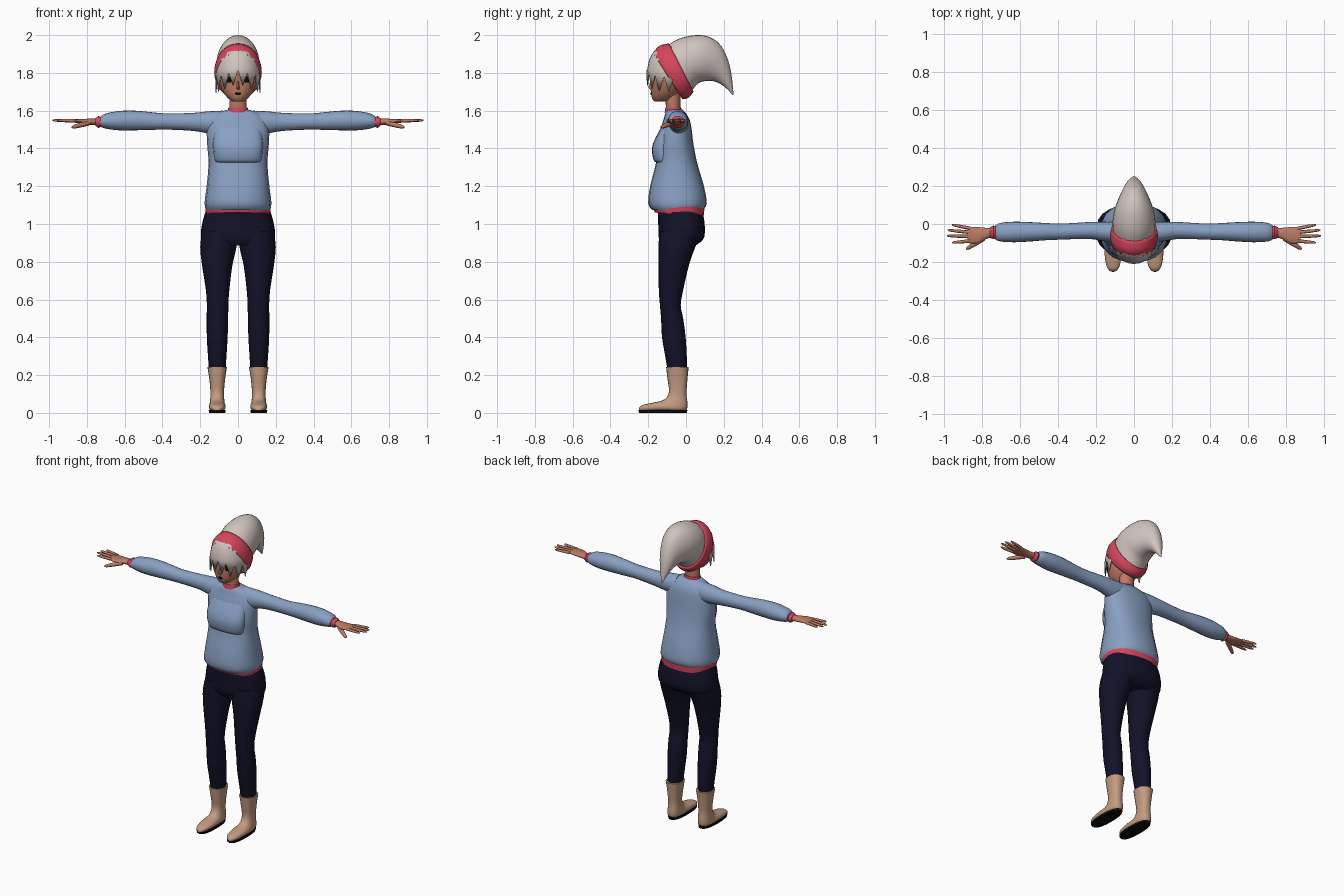
import bpy, bmesh, math
from mathutils import Vector

if "Cube" in bpy.data.objects:
    bpy.data.objects.remove(bpy.data.objects["Cube"])


def material(name, *rgb):
    mat = bpy.data.materials.new(name)
    mat.use_nodes = True
    mat.diffuse_color = (*rgb, 1)
    mat.node_tree.nodes["Principled BSDF"].inputs["Base Color"].default_value = (*rgb, 1)
    return mat


wool_blue = material("wool_blue", .25, .35, .54)
navy = material("navy", .006, .006, .022)
skin = material("skin", .5, .2, .125)
cream = material("cream", .64, .55, .52)
red = material("red", .68, .06, .11)
tan = material("tan", .55, .33, .22)
black = material("black", .003, .003, .003)


def finish(name, bm, mat, mirror=False, angle=45):
    """Turn a bmesh into a smooth-shaded object, optionally mirrored in x."""
    bmesh.ops.recalc_face_normals(bm, faces=bm.faces)
    mesh = bpy.data.meshes.new(name)
    bm.to_mesh(mesh)
    bm.free()
    mesh.materials.append(mat)
    mesh.shade_smooth()
    mesh.set_sharp_from_angle(angle=math.radians(angle))
    obj = bpy.data.objects.new(name, mesh)
    bpy.context.collection.objects.link(obj)
    if mirror:
        mod = obj.modifiers.new("Mirror", "MIRROR")
        mod.use_clip = False
        mod.use_mirror_merge = False
    return obj


def tilted(cx, y0, z0, y1, z1, half):
    """Cross-section between a front point and a back point."""
    a, b = Vector((cx, y0, z0)), Vector((cx, y1, z1))
    return (a + b) / 2, Vector((half, 0, 0)), (a - b) / 2


def level(z, cx, y0, y1, half):
    return tilted(cx, y0, z, y1, z, half)


def upright(x, y0, y1, z0, z1):
    """Cross-section of a limb that runs along x."""
    centre = Vector((x, (y0 + y1) / 2, (z0 + z1) / 2))
    return centre, Vector((0, (y1 - y0) / 2, 0)), Vector((0, 0, (z1 - z0) / 2))


def blend(rows, steps):
    """Catmull-Rom interpolation through the cross-sections."""
    result = []
    for i in range(len(rows) - 1):
        p, q, r, s = (rows[min(max(k, 0), len(rows) - 1)] for k in range(i - 1, i + 3))
        for k in range(steps):
            t = k / steps
            result.append([b + (c - a) * t / 2 + (a - b * 2.5 + c * 2 - d / 2) * t * t
                           + ((b - c) * 1.5 + (d - a) / 2) * t ** 3
                           for a, b, c, d in zip(p, q, r, s)])
    return result + [rows[-1]]


def loft(name, rows, mat, mirror=False, steps=3, sides=20, power=1.0, caps=True):
    bm = bmesh.new()
    rings = []
    for centre, u, v in blend(rows, steps):
        ring = []
        for k in range(sides):
            angle = math.tau * k / sides
            c, s = math.cos(angle), math.sin(angle)
            c, s = (math.copysign(abs(w) ** power, w) for w in (c, s))
            ring.append(bm.verts.new(centre + u * c + v * s))
        rings.append(ring)
    for low, high in zip(rings, rings[1:]):
        for k in range(sides):
            n = (k + 1) % sides
            bm.faces.new((low[k], low[n], high[n], high[k]))
    if caps:
        bm.faces.new(rings[0])
        bm.faces.new(rings[-1])
    return finish(name, bm, mat, mirror)


# Sweater body, bust, hem and collar
loft("sweater", [level(*r) for r in (
    (1.075, 0, -.18, .09, .168), (1.11, 0, -.2, .11, .177), (1.2, 0, -.19, .095, .166),
    (1.32, 0, -.16, .06, .156), (1.42, 0, -.15, .04, .163), (1.5, 0, -.135, .03, .165),
    (1.55, 0, -.12, .02, .15), (1.585, 0, -.11, 0, .115), (1.605, 0, -.1, -.02, .055))],
    wool_blue, power=.85)
loft("bust", [level(*r) for r in (
    (1.325, 0, -.155, -.05, .115), (1.34, 0, -.172, -.05, .125), (1.4, 0, -.18, -.05, .132),
    (1.46, 0, -.16, -.05, .13), (1.54, 0, -.115, -.05, .11))], wool_blue, power=.75)
loft("hem", [tilted(0, -.165, 1.06, .095, 1.048, .17), tilted(0, -.175, 1.09, .098, 1.09, .174)],
     red, steps=1, power=.85)
loft("collar", [level(1.59, 0, -.113, -.02, .056), level(1.618, 0, -.109, -.026, .051)], red, steps=1)

# Sleeves and cuffs
loft("sleeves", [upright(*r) for r in (
    (.08, -.1, .01, 1.47, 1.6), (.16, -.09, .012, 1.48, 1.596), (.24, -.078, .01, 1.493, 1.588),
    (.38, -.082, .002, 1.5, 1.585), (.46, -.085, .005, 1.498, 1.592),
    (.55, -.092, .01, 1.496, 1.6), (.63, -.096, .012, 1.496, 1.598),
    (.7, -.092, .006, 1.505, 1.585), (.728, -.082, -.008, 1.515, 1.568))], wool_blue, True)
loft("cuffs", [upright(.72, -.075, -.015, 1.517, 1.563), upright(.738, -.08, -.008, 1.508, 1.572),
               upright(.755, -.073, -.017, 1.52, 1.56)], red, True, steps=1)

# Hands
loft("palms", [upright(*r) for r in (
    (.735, -.066, -.022, 1.523, 1.557), (.78, -.08, -.02, 1.525, 1.558),
    (.82, -.102, -.016, 1.53, 1.556), (.875, -.1, -.014, 1.538, 1.554))], skin, True, steps=2)


def finger(name, start, end, radius):
    a, b = Vector(start), Vector(end)
    flat = (b - a).cross(Vector((0, 0, 1))).normalized()
    up = (b - a).cross(flat).normalized()
    rows = [(a.lerp(b, t), flat * radius * w, up * radius * w)
            for t, w in ((0, 1), (.55, .9), (.9, .7), (1, .3))]
    loft(name, rows, skin, True, steps=1, sides=8)


fingers = {"little": (-.023, -.004, .955), "ring": (-.044, -.032, .978),
           "middle": (-.066, -.062, .982), "index": (-.089, -.098, .955)}
for label, (base, tip, reach) in fingers.items():
    finger(label + "_fingers", (.86, base, 1.546), (reach, tip, 1.549), .0095)
finger("thumbs", (.79, -.075, 1.535), (.88, -.132, 1.512), .014)

# Trousers
loft("hips", [level(*r) for r in (
    (.885, 0, -.125, .05, .17), (.92, 0, -.143, .092, .194), (.97, 0, -.146, .1, .195),
    (1.03, 0, -.148, .095, .183), (1.075, 0, -.15, .085, .168))], navy, power=.85)
loft("trouser_legs", [level(*r) for r in (
    (.24, .11, -.1, .004, .045), (.3, .11, -.11, .004, .049), (.4, .11, -.127, -.002, .055),
    (.5, .109, -.132, -.015, .057), (.57, .108, -.138, -.028, .057), (.65, .108, -.144, -.015, .062),
    (.78, .11, -.146, .015, .08), (.88, .104, -.146, .05, .096), (.96, .098, -.14, .085, .09))],
    navy, True)

# Boots with dark soles
loft("boots", [tilted(.11, *r) for r in (
    (-.105, .243, .014, .243, .052), (-.098, .18, .008, .18, .042), (-.09, .12, .002, .1, .036),
    (-.1, .085, .008, .045, .038), (-.125, .066, -.008, .01, .042), (-.165, .056, -.12, .008, .045),
    (-.215, .046, -.2, .008, .038), (-.238, .038, -.235, .009, .026), (-.25, .024, -.25, .011, .01))],
    tan, True, power=.85)
loft("soles", [level(0, .11, -.248, .004, .042), level(.014, .11, -.252, .008, .045)],
     black, True, steps=1, power=.8)

# Neck, head and nose
loft("neck", [level(1.58, 0, -.105, -.03, .046), level(1.7, 0, -.11, -.03, .046)], skin)
loft("head", [level(*r) for r in (
    (1.648, 0, -.165, -.1, .025), (1.662, 0, -.178, -.07, .048), (1.7, 0, -.186, -.03, .08),
    (1.76, 0, -.188, 0, .102), (1.83, 0, -.192, .01, .107), (1.9, 0, -.15, 0, .07))], skin)
loft("nose", [level(1.712, 0, -.188, -.17, .009), level(1.722, 0, -.2, -.17, .009),
              level(1.76, 0, -.188, -.17, .005)], skin, steps=1, sides=8)

# Eyes and mouth as thin plates
loft("eyes", [level(1.748, .047, -.184, -.177, .01), level(1.766, .047, -.184, -.177, .015),
              level(1.782, .047, -.184, -.177, .011)], black, True, steps=1, sides=8)
loft("mouth", [level(1.682, 0, -.187, -.18, .011), level(1.692, 0, -.189, -.181, .017),
               level(1.697, 0, -.189, -.181, .013)], black, steps=1, sides=8)

# Hair: a cap whose lower edge is cut into pointed locks
bm = bmesh.new()
locks, columns = 8, []
for i in range(locks * 2 + 1):
    angle = math.radians(-100 + 200 * i / (locks * 2))
    side = abs(math.sin(angle))
    tip = 1.745 - .05 * side if i % 2 else 1.815 - .03 * side
    column = []
    for z, scale in ((1.94, .45), (1.91, .74), (1.87, .92), (1.82, 1), (tip, 1.04)):
        column.append(bm.verts.new((.115 * scale * math.sin(angle),
                                    -.085 - .12 * scale * math.cos(angle), z)))
    columns.append(column)
for left, right in zip(columns, columns[1:]):
    for k in range(len(left) - 1):
        bm.faces.new((left[k], left[k + 1], right[k + 1], right[k]))
hair = finish("fringe", bm, cream)
hair.modifiers.new("Solidify", "SOLIDIFY").thickness = .006

# Headband and drooping cap
band = loft("headband", [tilted(0, *r) for r in (
    (-.175, 1.905, -.02, 1.662, .117), (-.142, 1.943, .012, 1.667, .126),
    (-.09, 1.956, .04, 1.7, .119))], red, sides=28, caps=False)
band.modifiers.new("Solidify", "SOLIDIFY").thickness = .012
loft("drooping_cap", [tilted(0, *r) for r in (
    (-.1, 1.943, .03, 1.705, .11), (-.04, 1.98, .065, 1.745, .112), (.05, 2, .105, 1.757, .102),
    (.125, 1.99, .14, 1.757, .082), (.185, 1.945, .175, 1.745, .06), (.222, 1.87, .203, 1.727, .042),
    (.241, 1.79, .227, 1.705, .024), (.252, 1.682, .248, 1.682, .003))], cream, sides=28)
